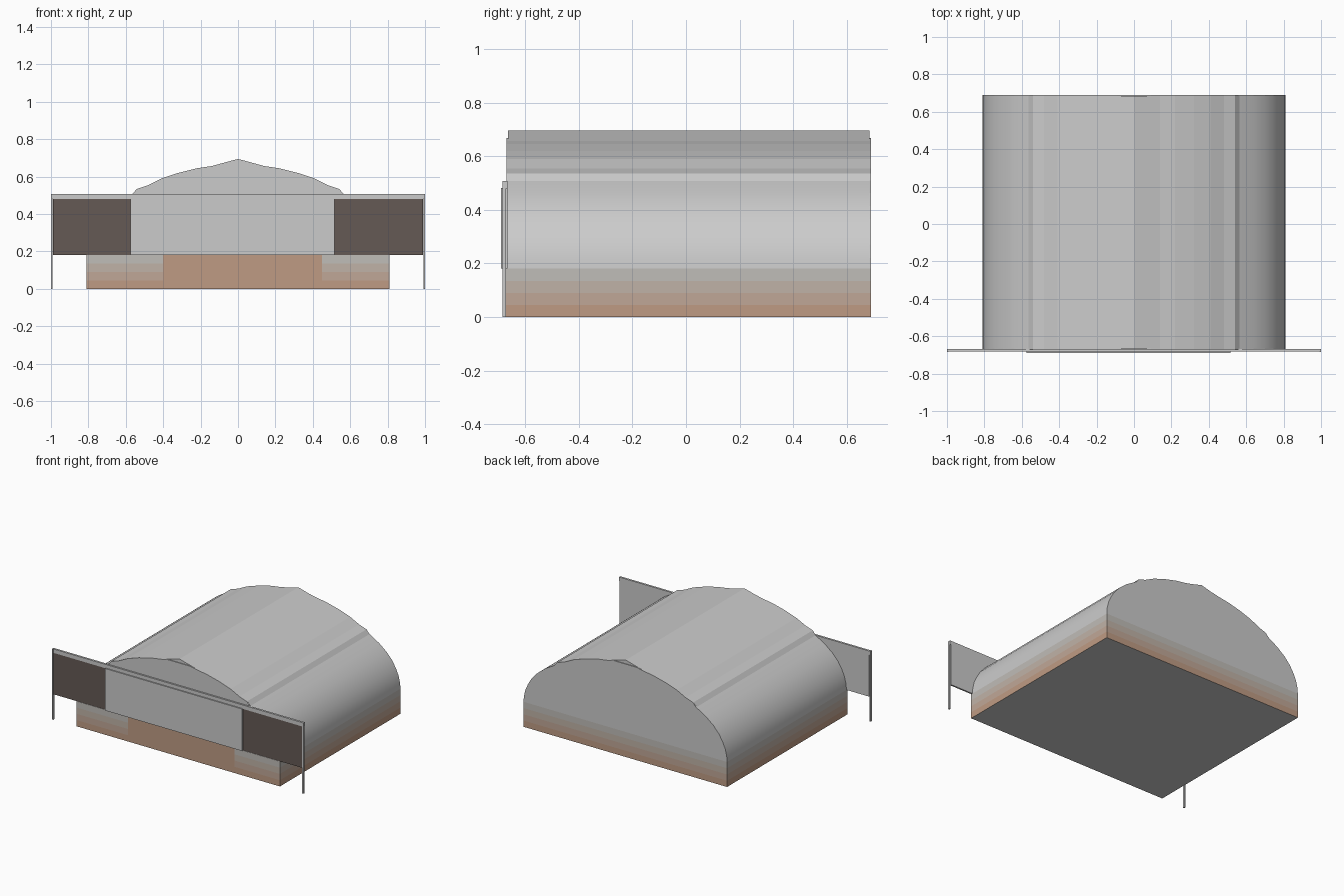
import bpy, bmesh, math

if "Cube" in bpy.data.objects:
    bpy.data.objects.remove(bpy.data.objects["Cube"])

def material(name, rgb):
    m = bpy.data.materials.new(name)
    m.diffuse_color = (*rgb, 1)
    m.use_nodes = True
    m.node_tree.nodes["Principled BSDF"].inputs["Base Color"].default_value = m.diffuse_color
    return m

def finish(bm, name, smooth=None):
    bmesh.ops.recalc_face_normals(bm, faces=bm.faces)
    me = bpy.data.meshes.new(name)
    bm.to_mesh(me)
    bm.free()
    ob = bpy.data.objects.new(name, me)
    bpy.context.collection.objects.link(ob)
    if smooth:
        bpy.ops.object.select_all(action='DESELECT')
        bpy.context.view_layer.objects.active = ob
        ob.select_set(True)
        bpy.ops.object.shade_smooth_by_angle(angle=math.radians(smooth))
    return ob

def box(name, lo, hi, mat=None):
    bm = bmesh.new()
    bmesh.ops.create_cube(bm, size=1)
    for v in bm.verts:
        v.co = [(a + b) / 2 + c * (b - a) for a, b, c in zip(lo, hi, v.co)]
    ob = finish(bm, name)
    if mat:
        ob.data.materials.append(mat)
    return ob

def extrude_profile(name, half, y0, y1, smooth=None):
    """Mirror a right-hand x/z profile and extrude it along y."""
    pts = half + [(-x, z) for x, z in reversed(half) if x > 0]
    bm = bmesh.new()
    face = bm.faces.new([bm.verts.new((x, y0, z)) for x, z in pts])
    r = bmesh.ops.extrude_face_region(bm, geom=[face])
    for g in r['geom']:
        if isinstance(g, bmesh.types.BMVert):
            g.co.y = y1
    return finish(bm, name, smooth)

# Curved side shell and stepped, slightly pointed roof
side = [(0.81, 0.18), (0.807, 0.22), (0.795, 0.27), (0.775, 0.315), (0.745, 0.365),
        (0.70, 0.415), (0.64, 0.463), (0.56, 0.51)]
crown = [(0.54, 0.535), (0.48, 0.555), (0.41, 0.59), (0.32, 0.62),
         (0.22, 0.645), (0.14, 0.657)]
extrude_profile("side_shell", side, -0.665, 0.685, 25)
extrude_profile("roof", [(0.565, 0.508)] + crown + [(0, 0.695)], -0.665, 0.685)

# End walls, finishing just under the ridge
arch = side + crown + [(0.09, 0.668)]
extrude_profile("front_end_wall", arch, -0.67, -0.664)
extrude_profile("back_end_wall", arch, 0.684, 0.69)

# Base plinth, rusty at the bottom and fading to grey
rust = [material("rust_%d" % i, c) for i, c in enumerate(
    [(0.52, 0.33, 0.23), (0.53, 0.39, 0.31), (0.53, 0.45, 0.39), (0.53, 0.51, 0.48)])]
bm = bmesh.new()
bmesh.ops.create_cube(bm, size=1)
for v in bm.verts:
    v.co = (v.co.x * 1.62, v.co.y * 1.37 + 0.005, (v.co.z + 0.5) * 0.18)
cuts = [((0, 0, 0.045 * i), (0, 0, 1)) for i in (1, 2, 3)]
cuts += [((x, 0, 0), (1, 0, 0)) for x in (-0.4, 0.45)]
for co, no in cuts:
    bmesh.ops.bisect_plane(bm, geom=bm.verts[:] + bm.edges[:] + bm.faces[:],
                           plane_co=co, plane_no=no)
bm.normal_update()
for f in bm.faces:
    c = f.calc_center_median()
    if abs(f.normal.z) > 0.5:
        f.material_index = 4
    elif f.normal.y < -0.5 and -0.4 < c.x < 0.45:
        f.material_index = 0
    else:
        f.material_index = min(3, int(c.z / 0.045))
base = finish(bm, "base")
for m in rust + [material("plain_grey", (0.8, 0.8, 0.8))]:
    base.data.materials.append(m)

# Front screen: grey backing, top rail, centre panel, dark side panels, end posts
dark = material("dark_panel", (0.13, 0.10, 0.09))
box("screen_backing", (-0.99, -0.678, 0.18), (0.99, -0.667, 0.49))
box("screen_top_rail", (-1, -0.682, 0.48), (1, -0.667, 0.508))
box("screen_centre_panel", (-0.575, -0.69, 0.18), (0.515, -0.676, 0.482))
box("left_dark_panel", (-0.99, -0.681, 0.182), (-0.575, -0.677, 0.48), dark)
box("right_dark_panel", (0.515, -0.681, 0.182), (0.99, -0.677, 0.48), dark)
for s, label in ((-1, "left"), (1, "right")):
    box(label + "_post", (min(s, s * 0.991), -0.685, 0), (max(s, s * 0.991), -0.672, 0.508))
